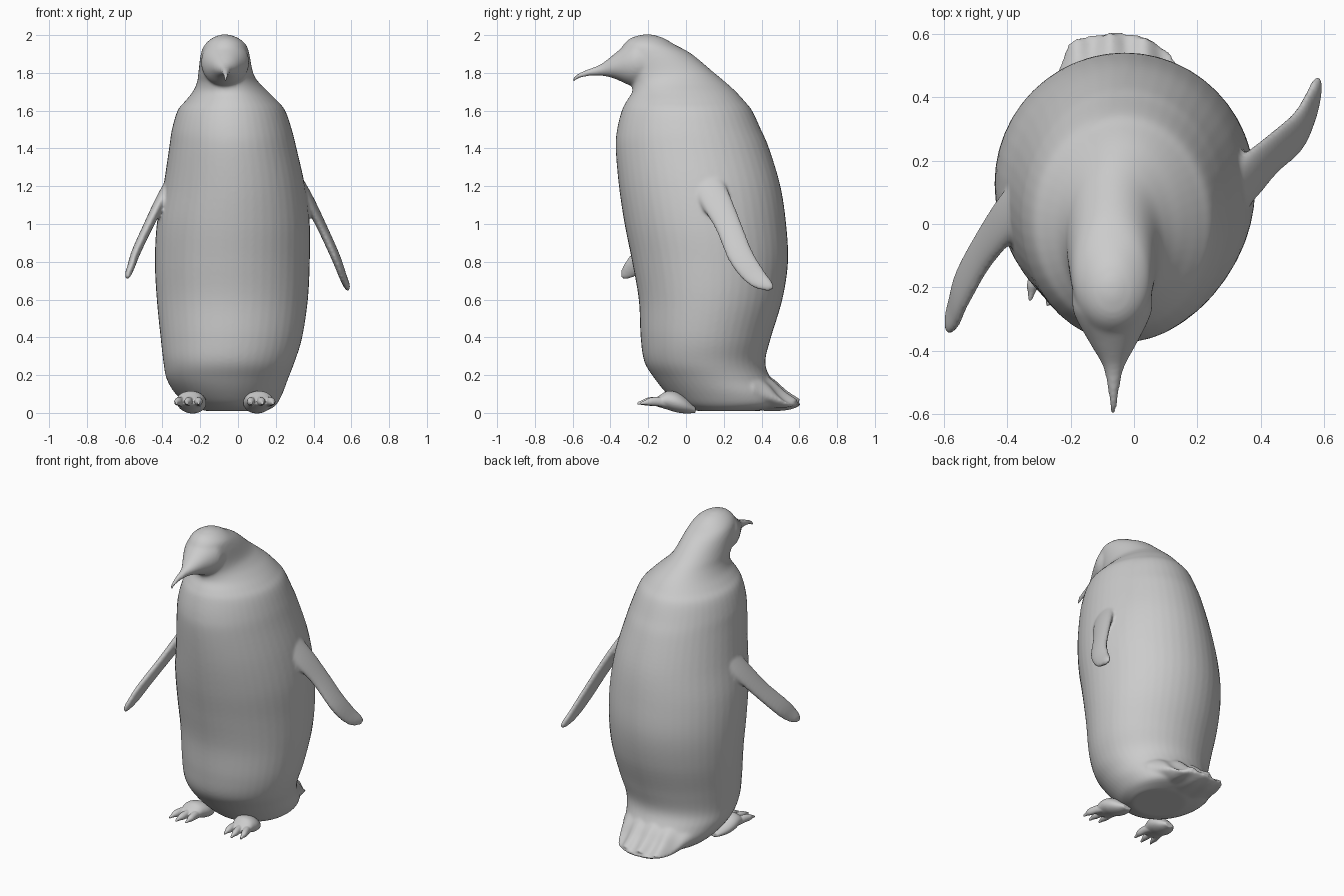
import bpy, bmesh, math
from mathutils import Vector


def spline(pts, n=6):
    """Catmull-Rom through rows of numbers."""
    out = []
    for i in range(len(pts) - 1):
        a, b = pts[max(i - 1, 0)], pts[i]
        c, d = pts[i + 1], pts[min(i + 2, len(pts) - 1)]
        for k in range(n):
            t = k / n
            out.append([0.5 * (2 * q + (r - p) * t + (2 * p - 5 * q + 4 * r - s) * t * t
                        + (3 * q - p - 3 * r + s) * t ** 3) for p, q, r, s in zip(a, b, c, d)])
    return out + [list(pts[-1])]


def ellipse(c, u, v, n=48):
    return [c + u * math.cos(2 * math.pi * i / n) + v * math.sin(2 * math.pi * i / n) for i in range(n)]


def rings_z(rows):
    """Rows: z, x0, x1, y0, y1."""
    return [ellipse(Vector(((x0 + x1) / 2, (y0 + y1) / 2, z)),
                    Vector(((x1 - x0) / 2, 0, 0)), Vector((0, (y1 - y0) / 2, 0)))
            for z, x0, x1, y0, y1 in spline(rows)]


def rings_y(rows):
    """Rows: y, z0, z1, x0, x1."""
    return [ellipse(Vector(((x0 + x1) / 2, y, (z0 + z1) / 2)),
                    Vector(((x1 - x0) / 2, 0, 0)), Vector((0, 0, (z1 - z0) / 2)))
            for y, z0, z1, x0, x1 in spline(rows)]


def rings_path(rows, chord):
    """Rows: x, y, z, half chord, half thickness."""
    rows, out = spline(rows), []
    for i, r in enumerate(rows):
        a, b = rows[max(i - 1, 0)], rows[min(i + 1, len(rows) - 1)]
        t = (Vector(b[:3]) - Vector(a[:3])).normalized()
        c = (chord - t * chord.dot(t)).normalized()
        out.append(ellipse(Vector(r[:3]), c * r[3], t.cross(c) * r[4]))
    return out


def build(name, lofts, voxel, smooth):
    """Skin all lofts into one mesh, then fuse and soften them."""
    bm = bmesh.new()
    for rings in lofts:
        vs = [[bm.verts.new(p) for p in ring] for ring in rings]
        n = len(vs[0])
        for a, b in zip(vs, vs[1:]):
            for i in range(n):
                bm.faces.new((a[i], a[(i + 1) % n], b[(i + 1) % n], b[i]))
        bm.faces.new(vs[0][::-1])
        bm.faces.new(vs[-1])
    bmesh.ops.recalc_face_normals(bm, faces=bm.faces)
    me = bpy.data.meshes.new(name)
    bm.to_mesh(me)
    bm.free()
    ob = bpy.data.objects.new(name, me)
    bpy.context.collection.objects.link(ob)
    m = ob.modifiers.new("fuse", 'REMESH')
    m.mode, m.voxel_size, m.use_smooth_shade = 'VOXEL', voxel, True
    s = ob.modifiers.new("soften", 'SMOOTH')
    s.factor, s.iterations = 0.5, smooth
    return ob


# Torso, neck and skull
torso = rings_z([
    (0.01, -0.17, 0.15, 0.06, 0.38), (0.04, -0.26, 0.20, -0.03, 0.50),
    (0.10, -0.33, 0.235, -0.10, 0.51), (0.18, -0.378, 0.265, -0.165, 0.45),
    (0.27, -0.395, 0.30, -0.22, 0.42), (0.40, -0.41, 0.34, -0.24, 0.45),
    (0.60, -0.43, 0.37, -0.25, 0.51), (0.80, -0.44, 0.38, -0.285, 0.54),
    (1.00, -0.43, 0.38, -0.325, 0.53), (1.20, -0.395, 0.355, -0.355, 0.50),
    (1.40, -0.365, 0.31, -0.372, 0.44), (1.50, -0.35, 0.285, -0.365, 0.397),
    (1.60, -0.32, 0.25, -0.34, 0.35), (1.65, -0.28, 0.21, -0.315, 0.31),
    (1.70, -0.24, 0.16, -0.285, 0.265), (1.75, -0.217, 0.11, -0.29, 0.21),
    (1.80, -0.21, 0.08, -0.32, 0.15), (1.90, -0.197, 0.06, -0.35, 0.03),
    (1.95, -0.175, 0.042, -0.33, -0.06), (1.985, -0.135, 0.0, -0.29, -0.12),
    (2.003, -0.09, -0.05, -0.23, -0.18)])

# Face tapering into the hooked beak
beak = rings_y([
    (-0.15, 1.73, 1.97, -0.19, 0.05), (-0.25, 1.727, 1.985, -0.195, 0.058),
    (-0.30, 1.735, 1.965, -0.182, 0.047), (-0.38, 1.77, 1.90, -0.137, 0.007),
    (-0.45, 1.785, 1.847, -0.098, -0.03), (-0.52, 1.782, 1.819, -0.083, -0.046),
    (-0.57, 1.768, 1.798, -0.077, -0.053), (-0.602, 1.745, 1.768, -0.074, -0.056)])

# Flippers, one swung forward and one back
flipper_right = rings_path([
    (0.29, 0.08, 1.27, 0.08, 0.03), (0.365, 0.15, 1.14, 0.082, 0.03),
    (0.437, 0.22, 1.0, 0.07, 0.026), (0.515, 0.29, 0.83, 0.068, 0.024),
    (0.555, 0.365, 0.725, 0.058, 0.02), (0.575, 0.43, 0.677, 0.035, 0.017),
    (0.582, 0.462, 0.662, 0.012, 0.01)], Vector((0, 1, 0.2)))
flipper_left = rings_path([
    (-0.32, 0.10, 1.28, 0.08, 0.03), (-0.40, 0.02, 1.14, 0.078, 0.03),
    (-0.48, -0.09, 0.98, 0.066, 0.026), (-0.54, -0.20, 0.85, 0.064, 0.024),
    (-0.566, -0.275, 0.775, 0.054, 0.02), (-0.58, -0.315, 0.738, 0.036, 0.017),
    (-0.586, -0.338, 0.715, 0.012, 0.01)], Vector((0, 1, 0)))

# Tail fan with a scalloped feather edge and ridges underneath
tail = rings_y([
    (0.25, 0.015, 0.24, -0.32, 0.22), (0.36, 0.012, 0.23, -0.30, 0.20),
    (0.45, 0.012, 0.18, -0.27, 0.17), (0.51, 0.015, 0.12, -0.245, 0.145),
    (0.56, 0.025, 0.08, -0.225, 0.125), (0.585, 0.035, 0.066, -0.215, 0.115)])
for ring in tail:
    for p in ring:
        f = max(0.0, min(1.0, (p.y - 0.36) / 0.2))
        wave = math.cos(2 * math.pi * (p.x + 0.075) / 0.11)
        p.y += f * (0.012 - 1.5 * (p.x + 0.06) ** 2 + 0.013 * wave)
        p.z += f * 0.007 * wave

build("body_with_head_and_flippers", [torso, beak, flipper_right, flipper_left, tail], 0.009, 8)

# Feet: heel pad plus three clawed toes
for name, cx, side in (("left_foot", -0.24, -1), ("right_foot", 0.10, 1)):
    parts = [rings_y([
        (0.05, 0.0, 0.03, -0.03, 0.03), (0.0, -0.003, 0.08, -0.065, 0.065),
        (-0.05, 0.003, 0.11, -0.078, 0.078), (-0.10, 0.018, 0.115, -0.072, 0.072),
        (-0.14, 0.03, 0.092, -0.06, 0.06), (-0.17, 0.04, 0.07, -0.04, 0.04)])]
    for k, reach in ((-1, 0.96), (0, 1.03), (1, 0.96)):
        def row(y, z0, z1, off, r):
            return (y * reach, z0, z1, k * off - r, k * off + r)
        parts.append(rings_y([
            row(-0.09, 0.025, 0.075, 0.035, 0.025), row(-0.15, 0.035, 0.085, 0.047, 0.022),
            row(-0.20, 0.038, 0.08, 0.055, 0.02), row(-0.225, 0.042, 0.068, 0.057, 0.012),
            row(-0.252, 0.042, 0.056, 0.059, 0.006)]))
    for rings in parts:
        for ring in rings:
            for p in ring:
                p.x += cx - side * p.y * 0.12   # toes turn slightly outward
    build(name, parts, 0.005, 3)
